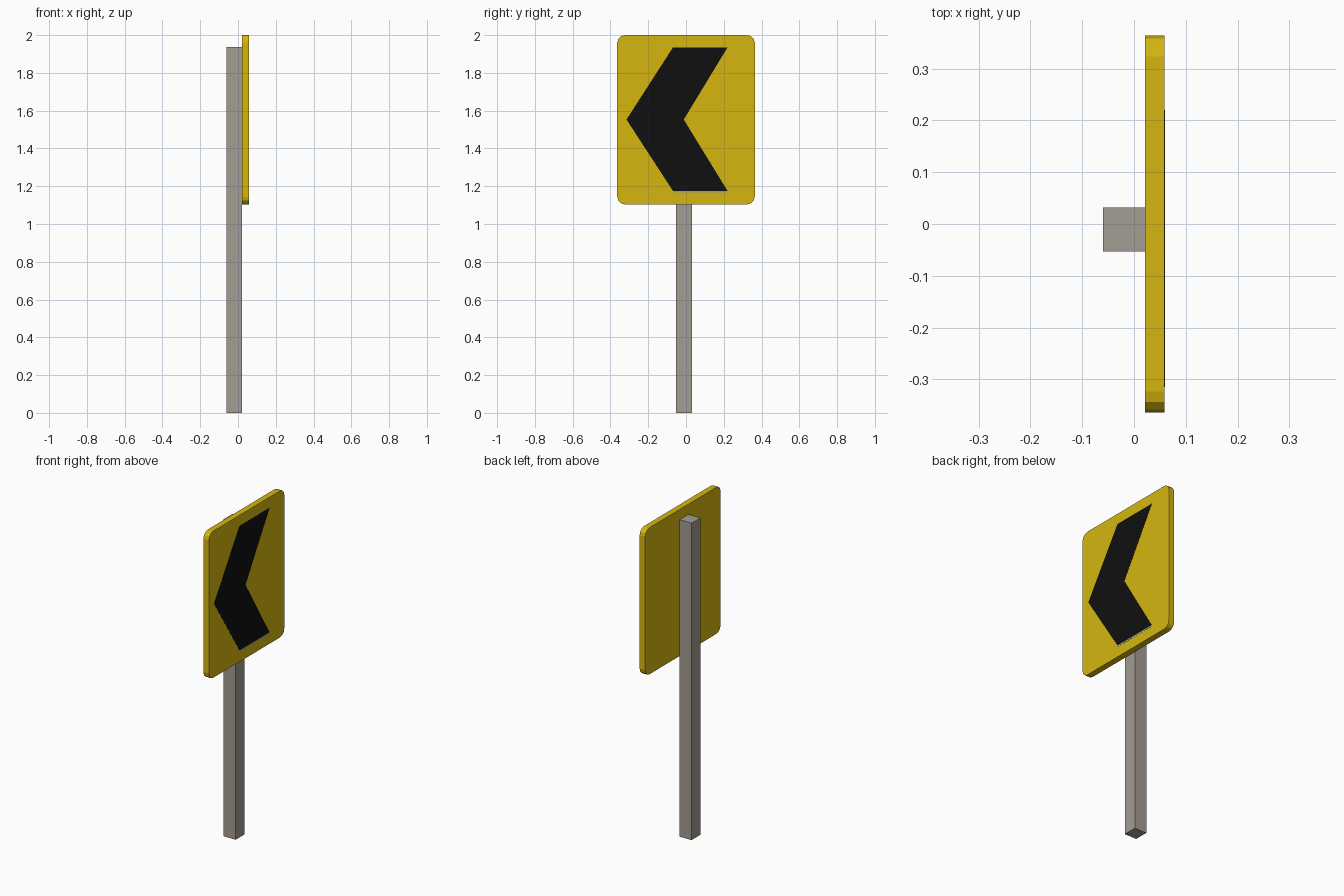
import bpy
import bmesh
from math import cos, sin, pi

cube = bpy.data.objects.get("Cube")
if cube:
    bpy.data.objects.remove(cube, do_unlink=True)


def material(name, rgb):
    mat = bpy.data.materials.new(name)
    mat.use_nodes = True
    color = (*rgb, 1)
    mat.diffuse_color = color
    mat.node_tree.nodes["Principled BSDF"].inputs["Base Color"].default_value = color
    return mat


yellow = material("sign yellow", (0.67, 0.47, 0.005))
black = material("arrow black", (0.005, 0.005, 0.005))
grey = material("post grey", (0.37, 0.34, 0.29))


def slab(name, outline, x0, x1, mat):
    """Extrude a (y, z) outline from x0 to x1."""
    bm = bmesh.new()
    face = bm.faces.new([bm.verts.new((x0, y, z)) for y, z in outline])
    grown = bmesh.ops.extrude_face_region(bm, geom=[face])["geom"]
    verts = [g for g in grown if isinstance(g, bmesh.types.BMVert)]
    bmesh.ops.translate(bm, verts=verts, vec=(x1 - x0, 0, 0))
    bmesh.ops.recalc_face_normals(bm, faces=bm.faces)
    mesh = bpy.data.meshes.new(name)
    bm.to_mesh(mesh)
    bm.free()
    mesh.materials.append(mat)
    obj = bpy.data.objects.new(name, mesh)
    bpy.context.collection.objects.link(obj)
    return obj


def rectangle(y0, y1, z0, z1):
    return [(y0, z0), (y1, z0), (y1, z1), (y0, z1)]


def rounded_rectangle(y0, y1, z0, z1, r, steps):
    corners = [(y1 - r, z1 - r), (y0 + r, z1 - r), (y0 + r, z0 + r), (y1 - r, z0 + r)]
    return [(cy + r * cos(a), cz + r * sin(a))
            for q, (cy, cz) in enumerate(corners)
            for a in [(q + i / steps) * pi / 2 for i in range(steps + 1)]]


BACK, FRONT = 0.021, 0.0585

# Square post behind the sign
slab("post", rectangle(-0.053, 0.032, 0, 1.938), -0.06, BACK, grey)

# Sign panel with rounded corners
slab("sign_panel", rounded_rectangle(-0.364, 0.364, 1.104, 2, 0.04, 3), BACK, FRONT, yellow)

# Painted chevron and the thin grey line along its lower edge
chevron = [(-0.069, 1.935), (0.22, 1.935), (-0.012, 1.553),
           (0.22, 1.175), (-0.069, 1.175), (-0.315, 1.553)]
slab("chevron", chevron, FRONT, FRONT + 0.001, black)
slab("chevron_lower_line", rectangle(-0.069, 0.215, 1.167, 1.175), FRONT, FRONT + 0.001, grey)
